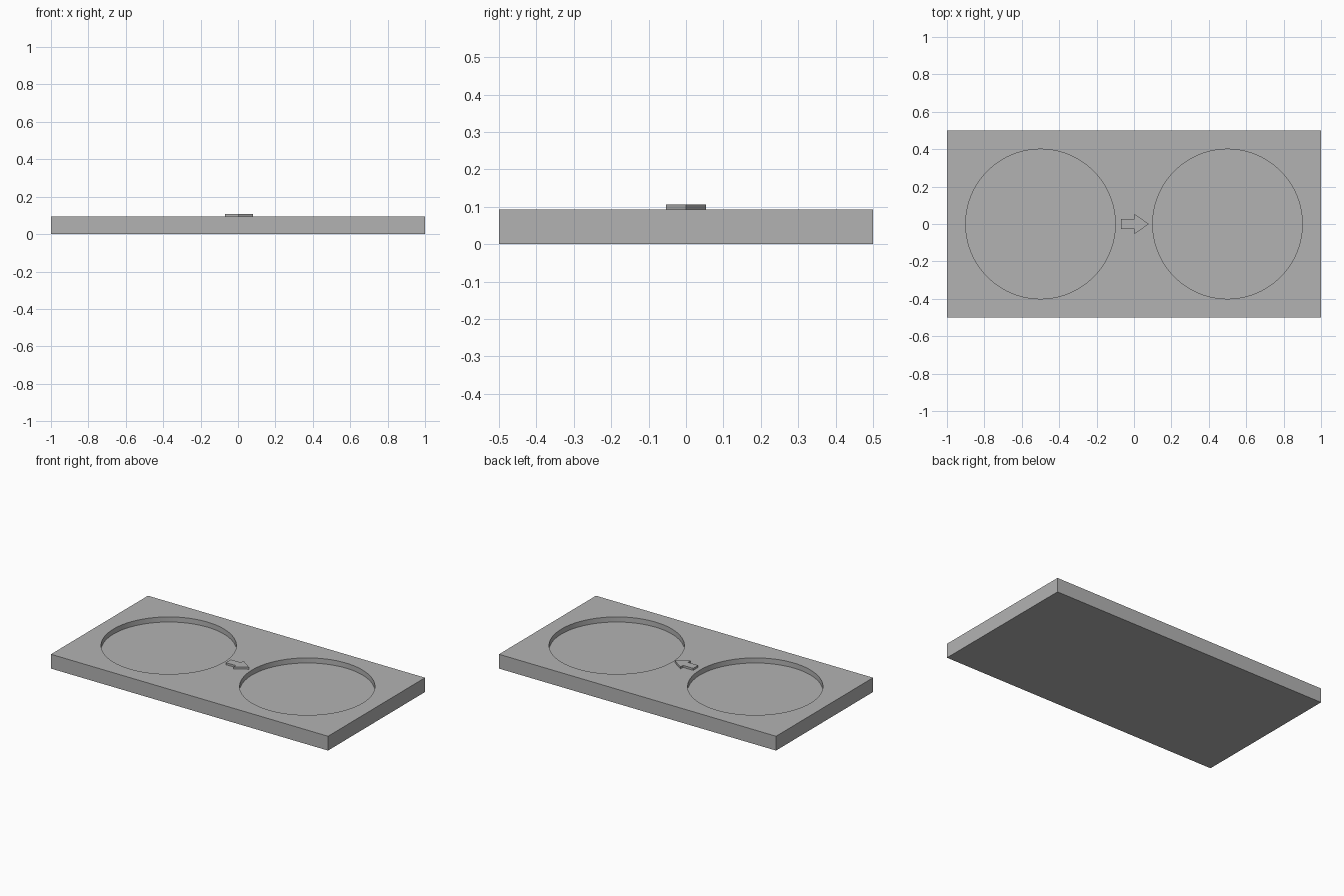
import bpy
import bmesh
import math

if "Cube" in bpy.data.objects:
    bpy.data.objects.remove(bpy.data.objects["Cube"], do_unlink=True)

THICK = 0.0933
DEPTH = 0.0333
RADIUS = 0.4

grey = bpy.data.materials.new("matte grey")
grey.use_nodes = True
colour = (0.45, 0.45, 0.45, 1)
grey.diffuse_color = colour
grey.node_tree.nodes["Principled BSDF"].inputs["Base Color"].default_value = colour


def prism(name, outline, bottom, top):
    """Extrude a flat outline between two heights."""
    bm = bmesh.new()
    face = bm.faces.new([bm.verts.new((x, y, bottom)) for x, y in outline])
    extruded = bmesh.ops.extrude_face_region(bm, geom=[face])["geom"]
    verts = [v for v in extruded if isinstance(v, bmesh.types.BMVert)]
    bmesh.ops.translate(bm, verts=verts, vec=(0, 0, top - bottom))
    bmesh.ops.recalc_face_normals(bm, faces=bm.faces)
    mesh = bpy.data.meshes.new(name)
    bm.to_mesh(mesh)
    bm.free()
    mesh.materials.append(grey)
    obj = bpy.data.objects.new(name, mesh)
    bpy.context.collection.objects.link(obj)
    return obj


def circle(cx, radius, sides=128):
    angles = [math.tau * i / sides for i in range(sides)]
    return [(cx + radius * math.cos(a), radius * math.sin(a)) for a in angles]


# Rectangular tray slab
tray = prism("tray", [(-1, -0.5), (1, -0.5), (1, 0.5), (-1, 0.5)], 0, THICK)

# Two round recesses cut into the top
for side, cx in (("right", -0.5), ("left", 0.5)):
    cutter = prism(side + "_recess_cutter", circle(cx, RADIUS), THICK - DEPTH, THICK + 0.1)
    cut = tray.modifiers.new(side + "_recess", "BOOLEAN")
    cut.operation = "DIFFERENCE"
    cut.solver = "EXACT"
    cut.object = cutter
    bpy.context.view_layer.objects.active = tray
    bpy.ops.object.modifier_apply(modifier=cut.name)
    bpy.data.objects.remove(cutter, do_unlink=True)

# Smooth recess walls with sharp rims
bpy.ops.object.select_all(action="DESELECT")
tray.select_set(True)
bpy.context.view_layer.objects.active = tray
bpy.ops.object.shade_smooth_by_angle(angle=math.radians(30))

# Raised arrow between the recesses, pointing to +x
half = [(-0.07, 0.026), (0.003, 0.026), (0.003, 0.053)]
arrow = [(x, -y) for x, y in half] + [(0.08, 0)] + half[::-1]
prism("arrow", arrow, THICK, THICK + 0.0133)
